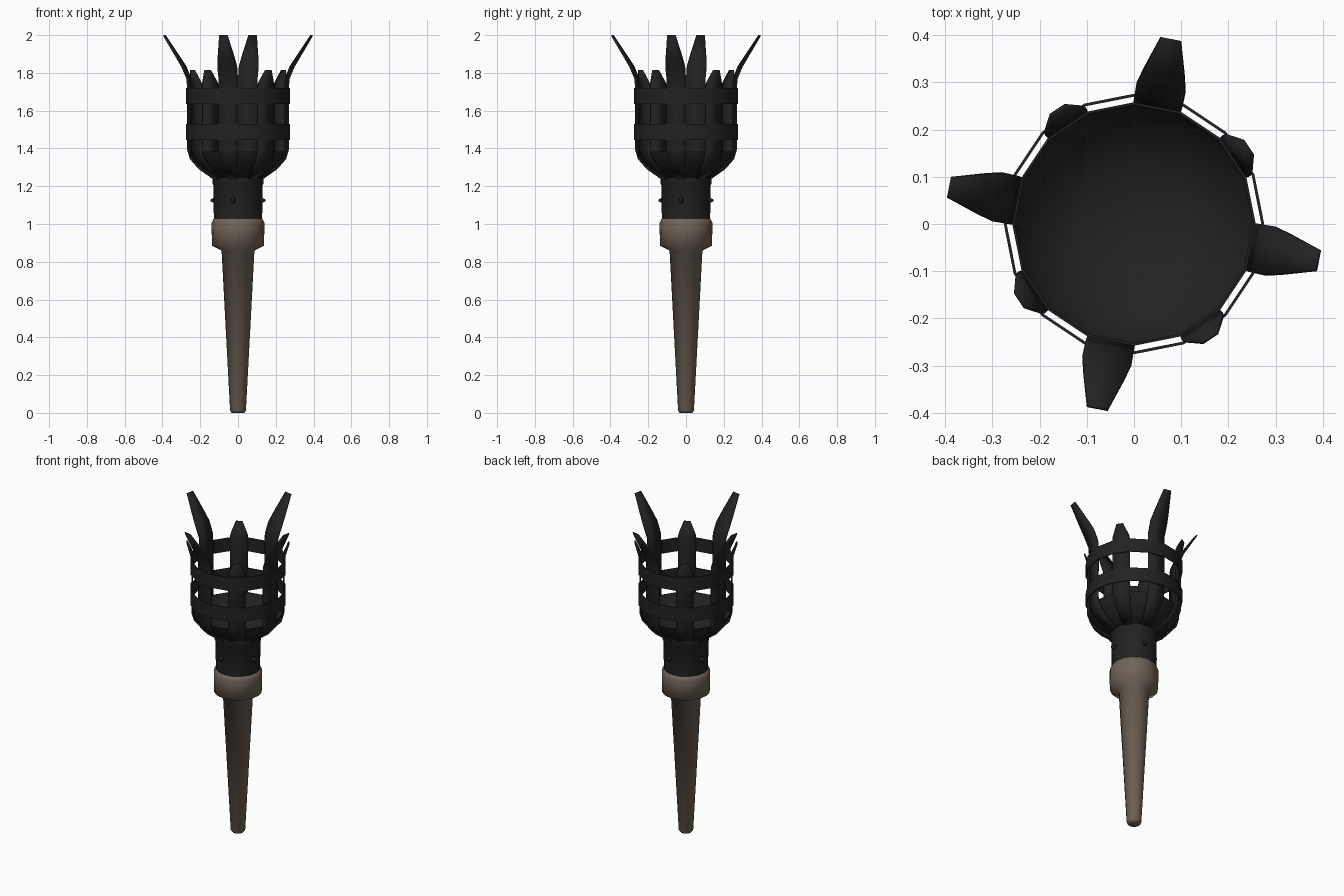
import bpy, math
from mathutils import Vector

if "Cube" in bpy.data.objects:
    bpy.data.objects.remove(bpy.data.objects["Cube"])

SIDES = 16
STEP = 2 * math.pi / SIDES
APO = math.cos(STEP / 2)      # apothem / corner radius


def material(name, rgb):
    m = bpy.data.materials.new(name)
    m.diffuse_color = (*rgb, 1)
    m.use_nodes = True
    m.node_tree.nodes["Principled BSDF"].inputs["Base Color"].default_value = m.diffuse_color
    return m


WOOD = material("brown_wood", (0.16, 0.125, 0.095))
IRON = material("black_iron", (0.016, 0.016, 0.016))


def make(name, verts, faces, mat, angle=None):
    me = bpy.data.meshes.new(name)
    me.from_pydata(verts, [], faces)
    me.materials.append(mat)
    ob = bpy.data.objects.new(name, me)
    bpy.context.collection.objects.link(ob)
    bpy.ops.object.select_all(action='DESELECT')
    ob.select_set(True)
    bpy.context.view_layer.objects.active = ob
    if angle is None:
        bpy.ops.object.shade_smooth()
    else:
        bpy.ops.object.shade_smooth_by_angle(angle=math.radians(angle))
    return ob


def lathe(name, profile, mat, angle=None, closed=False, caps=True):
    """Revolve (radius, z) points, listed bottom to top on the outside."""
    verts = [(r * math.cos(i * STEP), r * math.sin(i * STEP), z)
             for r, z in profile for i in range(SIDES)]
    n = len(profile)
    faces = []
    for k in range(n if closed else n - 1):
        a, b = k * SIDES, (k + 1) % n * SIDES
        for i in range(SIDES):
            j = (i + 1) % SIDES
            faces.append((a + i, a + j, b + j, b + i))
    if caps and not closed:
        faces.append(tuple(reversed(range(SIDES))))
        faces.append(tuple(range((n - 1) * SIDES, n * SIDES)))
    return make(name, verts, faces, mat, angle)


# Wooden handle with thick collar
lathe("handle", [(0.034, 0), (0.042, 0.012), (0.087, 0.86), (0.138, 0.885),
                 (0.140, 1.005), (0.128, 1.03)], WOOD)

# Iron sleeve with a raised lip
lathe("sleeve", [(0.128, 1.025), (0.130, 1.205), (0.135, 1.215),
                 (0.135, 1.245), (0.125, 1.25)], IRON, 40)

# Open bowl: outside up, over the rim, inside down to a flat floor
lathe("bowl", [(0.12, 1.245), (0.197, 1.297), (0.243, 1.347), (0.258, 1.385),
               (0.253, 1.385), (0.238, 1.350), (0.192, 1.302), (0.12, 1.252)],
      IRON, 50)

# Two hoops around the straps
for name, z0, z1 in (("lower_hoop", 1.445, 1.53), ("upper_hoop", 1.636, 1.72)):
    lathe(name, [(0.276, z0), (0.276, z1), (0.270, z1), (0.270, z0)],
          IRON, 40, closed=True)

# Straps: (distance from axis, z, half width)
base = [(r, z, r * math.tan(STEP / 2)) for r, z in
        ((0.128, 1.24), (0.202, 1.293), (0.247, 1.345), (0.261, 1.395), (0.261, 1.72))]
tall = base + [(0.265, 1.77, 0.052), (0.293, 1.835, 0.053),
               (0.328, 1.89, 0.044), (0.397, 1.998, 0.0225)]
short = base + [(0.266, 1.745, 0.049), (0.290, 1.815, 0.019)]


def strap(name, pts, a):
    out = Vector((math.cos(a), math.sin(a), 0))
    side = Vector((-math.sin(a), math.cos(a), 0))
    verts = []
    for r, z, w in pts:
        c = out * r + Vector((0, 0, z))
        verts += [c - side * w, c + side * w]
    faces = [(2 * k, 2 * k + 1, 2 * k + 3, 2 * k + 2) for k in range(len(pts) - 1)]
    ob = make(name, verts, faces, IRON, 50)
    mod = ob.modifiers.new("thickness", 'SOLIDIFY')
    mod.thickness = 0.007
    mod.offset = 0


for i in range(8):
    a = (2 * i - 0.5) * STEP
    if i % 2 == 0:
        strap(f"tall_strap_{i}", tall, a)
    else:
        strap(f"short_strap_{i}", short, a)

# Rivets on the sleeve
for i in range(4):
    a = (4 * i - 0.5) * STEP
    bpy.ops.mesh.primitive_cone_add(
        vertices=8, radius1=0.016, radius2=0.006, depth=0.022,
        location=(0.136 * math.cos(a), 0.136 * math.sin(a), 1.125),
        rotation=(0, math.pi / 2, a))
    ob = bpy.context.object
    ob.name = f"rivet_{i}"
    ob.data.materials.append(IRON)
    bpy.ops.object.shade_smooth()
